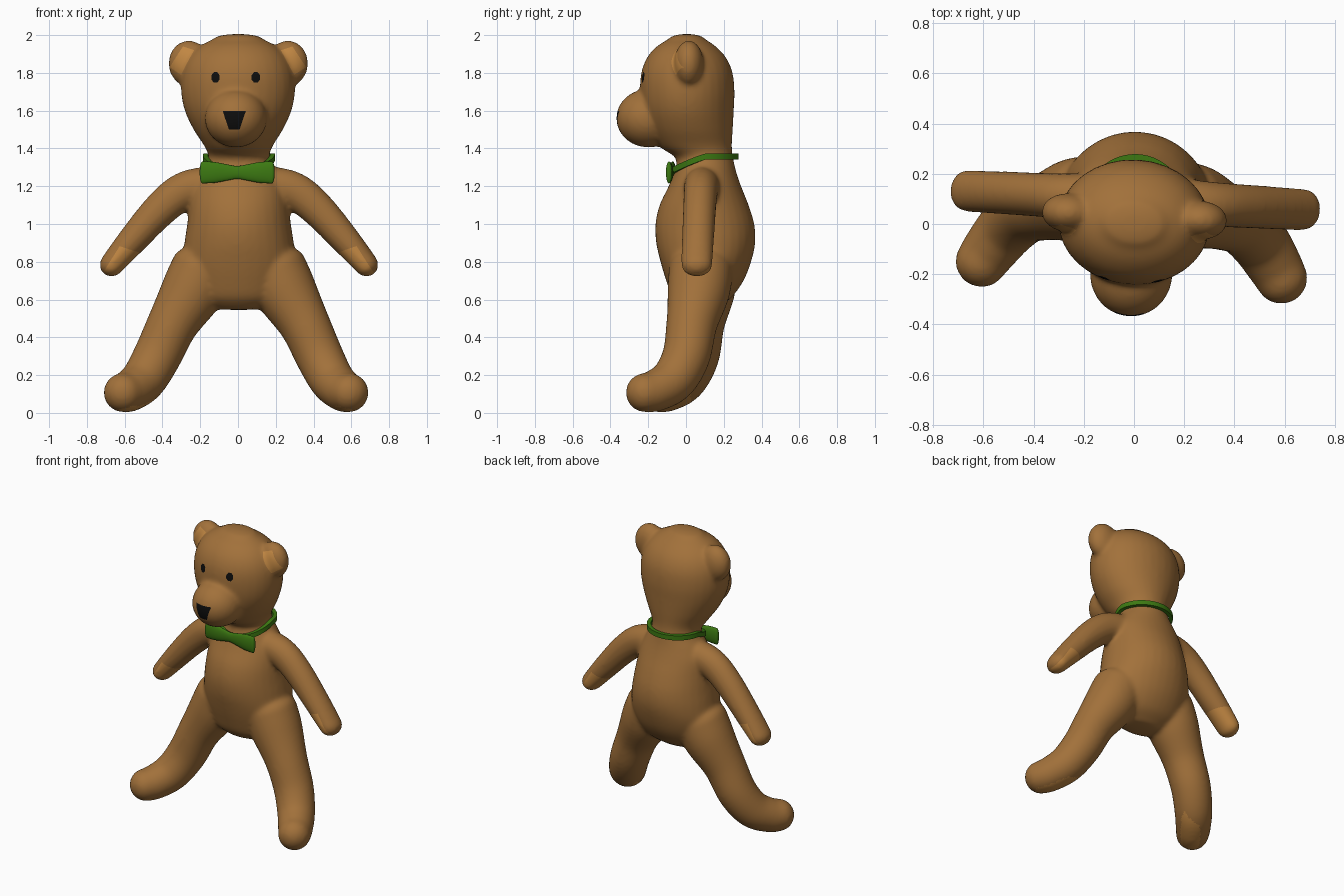
import bpy, bmesh, math
from mathutils import Vector

if "Cube" in bpy.data.objects:
    bpy.data.objects.remove(bpy.data.objects["Cube"])

TURN = math.radians(-3.2)          # the toy sits slightly turned


def material(name, rgb):
    m = bpy.data.materials.new(name)
    m.diffuse_color = (*rgb, 1)
    m.use_nodes = True
    m.node_tree.nodes["Principled BSDF"].inputs["Base Color"].default_value = m.diffuse_color
    return m


BROWN = material("brown plush", (0.36, 0.165, 0.043))
TAN = material("tan felt", (0.53, 0.24, 0.055))
BLACK = material("black", (0.004, 0.004, 0.004))
GREEN = material("green ribbon", (0.045, 0.19, 0.006))


def spline(pts, n=5):
    """Catmull-Rom resampling of tuples (position and radii together)."""
    p = [Vector(pts[0])] + [Vector(q) for q in pts] + [Vector(pts[-1])]
    out = []
    for i in range(1, len(p) - 2):
        for k in range(n):
            t = k / n
            a, b, c, d = p[i - 1:i + 3]
            out.append(0.5 * (2 * b + (c - a) * t + (2 * a - 5 * b + 4 * c - d) * t * t
                              + (3 * b - a - 3 * c + d) * t ** 3))
    return out + [p[-1]]


def tube(bm, pts, ref, caps, axis=None, seg=32):
    """Loft ellipses (x, y, z, a, b) with rounded ends."""
    s = spline(pts)
    rings = []
    for i, q in enumerate(s):
        pos = Vector(q[:3])
        t = Vector(axis) if axis else Vector(
            (s[min(i + 1, len(s) - 1)] - s[max(i - 1, 0)])[:3]).normalized()
        v = Vector(ref)
        v = (v - t * v.dot(t)).normalized()
        rings.append((pos, t, t.cross(v), v, q[3], q[4]))

    def cap(r, length):
        pos, t, u, v, a, b = r
        return [(pos + t * length * math.sin(f), t, u, v, a * math.cos(f), b * math.cos(f))
                for f in (0.3, 0.6, 0.9, 1.2, 1.45)]
    rings = cap(rings[0], -caps[0])[::-1] + rings + cap(rings[-1], caps[1])
    loops = []
    for pos, t, u, v, a, b in rings:
        loops.append([bm.verts.new(pos + u * a * math.cos(w) + v * b * math.sin(w))
                      for w in (2 * math.pi * k / seg for k in range(seg))])
    for l, m in zip(loops, loops[1:]):
        for k in range(seg):
            j = (k + 1) % seg
            bm.faces.new((l[k], l[j], m[j], m[k]))
    bm.faces.new(loops[0][::-1])
    bm.faces.new(loops[-1])


def ball(bm, centre, radii):
    r = bmesh.ops.create_uvsphere(bm, u_segments=32, v_segments=20, radius=1)
    for v in r["verts"]:
        v.co = Vector([c + k * x for c, k, x in zip(centre, radii, v.co)])


def finish(name, bm, mats):
    bmesh.ops.recalc_face_normals(bm, faces=bm.faces[:])
    me = bpy.data.meshes.new(name)
    bm.to_mesh(me)
    bm.free()
    ob = bpy.data.objects.new(name, me)
    bpy.context.collection.objects.link(ob)
    for m in mats:
        me.materials.append(m)
    ob.rotation_euler.z = TURN
    for p in me.polygons:
        p.use_smooth = True
    return ob


def paint(bm, poly, mat, test):
    """Cut a convex x-z outline into the surface and colour the faces inside it."""
    pts = [Vector((x, 0, z)) for x, z in poly]
    c = sum(pts, Vector()) / len(pts)
    size = max((p - c).length for p in pts) + 0.03
    planes = []
    for p, q in zip(pts, pts[1:] + pts[:1]):
        n = Vector((q.z - p.z, 0, p.x - q.x)).normalized()
        planes.append((p, -n if n.dot(c - p) > 0 else n))

    def near():
        out = []
        for f in bm.faces:
            m = f.calc_center_median()
            if abs(m.x - c.x) < size and abs(m.z - c.z) < size and test(f, m):
                out.append(f)
        return out
    for p, n in planes:
        fs = near()
        geom = fs + list({e for f in fs for e in f.edges}) + list({v for f in fs for v in f.verts})
        bmesh.ops.bisect_plane(bm, geom=geom, plane_co=p, plane_no=n, dist=1e-5)
        bm.normal_update()
    for f in near():
        m = f.calc_center_median()
        if all(n.dot(m - p) <= 1e-5 for p, n in planes):
            f.material_index = mat


# Torso and head: z, half width, front y, back y
profile = [(0.56, .16, -.02, .17), (0.61, .24, -.07, .24), (0.70, .28, -.105, .305),
           (0.80, .30, -.135, .345), (0.90, .29, -.158, .367), (1.0, .275, -.162, .362),
           (1.1, .262, -.14, .332), (1.2, .245, -.092, .292), (1.28, .205, -.06, .265),
           (1.35, .162, -.055, .25), (1.41, .18, -.14, .243), (1.5, .237, -.20, .248),
           (1.6, .283, -.232, .253), (1.7, .302, -.243, .257), (1.8, .295, -.237, .247),
           (1.88, .262, -.207, .213), (1.94, .205, -.155, .158), (1.98, .13, -.09, .098)]
bm = bmesh.new()
tube(bm, [(0, (f + b) / 2, z, w, (b - f) / 2) for z, w, f, b in profile],
     (0, 1, 0), (0.015, 0.026), axis=(0, 0, 1))
ball(bm, (0, -.20, 1.56), (.165, .17, .155))        # muzzle
for s in (1, -1):
    # arms, legs and ears
    tube(bm, [(s * x, .095, z, a, b) for x, z, a, b in
              [(.10, 1.20, .09, .09), (.20, 1.20, .10, .095), (.31, 1.165, .10, .09),
               (.425, 1.07, .092, .087), (.56, .92, .079, .085), (.675, .785, .064, .083)]],
         (0, 1, 0), (.03, .065))
    tube(bm, [(s * x, y, z, r, r) for x, y, z, r in
              [(.19, .09, .76, .17), (.25, .08, .64, .165), (.35, .05, .47, .135),
               (.43, .025, .30, .127), (.50, -.04, .175, .12), (.565, -.13, .118, .111),
               (.60, -.185, .107, .104)]],
         (1, 0, 0), (.1, .10))
    ball(bm, (s * .263, .03, 1.85), (.108, .078, .122))
bear = finish("bear_body", bm, [BROWN, TAN, BLACK])

# Blend the parts into one soft skin
rm = bear.modifiers.new("blend", 'REMESH')
rm.mode, rm.voxel_size = 'VOXEL', 0.012
sm = bear.modifiers.new("soften", 'SMOOTH')
sm.factor, sm.iterations = 0.5, 14
skin = bpy.data.meshes.new_from_object(
    bear.evaluated_get(bpy.context.evaluated_depsgraph_get()))
bear.modifiers.clear()
bear.data = skin
skin.materials.clear()
for m in (BROWN, TAN, BLACK):
    skin.materials.append(m)

bm = bmesh.new()
bm.from_mesh(skin)
for f in bm.faces:
    f.material_index = 0
bm.normal_update()
face_front = lambda f, m: m.y < -.12 and f.normal.y < 0
paint(bm, [(-.061, 1.597), (.061, 1.597), (.028, 1.50), (-.028, 1.50)], 2, face_front)   # nose
for s in (1, -1):
    # eyes, inner ears, palms
    paint(bm, [(s * .107 + .024 * math.cos(k * math.pi / 4 + .39),
                1.776 + .03 * math.sin(k * math.pi / 4 + .39)) for k in range(8)], 2, face_front)
    paint(bm, [(s * x, z) for x, z in [(.23, 1.92), (.29, 1.94), (.362, 1.83), (.30, 1.79)]], 1,
          lambda f, m: m.y < .03 and f.normal.y < -.1)
    paint(bm, [(s * x, z) for x, z in
               [(.48, .833), (.565, .862), (.628, .883), (.722, .735), (.735, .69), (.5, .69)]], 1,
          lambda f, m: abs(m.x) > .45)
# soles
for f in bm.faces:
    m = f.calc_center_median()
    if m.z < .12 and m.y < .0:
        if f.normal.dot(Vector((-math.copysign(.25, m.x), 0, -.97))) > .82:
            f.material_index = 1
for f in bm.faces:
    f.smooth = True
bm.to_mesh(skin)
bm.free()

# Bow: pinched pillow along x
bm = bmesh.new()
wing = [(.185, .058, .016), (.12, .055, .019), (.05, .042, .015), (0, .034, .014)]
tube(bm, [(-x, -.08, 1.273, a, b) for x, a, b in wing]
     + [(x, -.08, 1.273, a, b) for x, a, b in wing[-2::-1]], (0, 1, 0), (.014, .014))
finish("bow", bm, [GREEN])

# Ribbon around the neck, dipping to the bow
bm = bmesh.new()
rings = []
for k in range(64):
    w = 2 * math.pi * k / 64
    y = .098 + .177 * math.sin(w)
    z = 1.358 - .08 * max(0, (.12 - y) / .2) ** 1.2
    rings.append([bm.verts.new((e * .187 * math.cos(w), .098 + e * (y - .098), z + h))
                  for e, h in ((1.02, -.016), (1.02, .016), (.88, .016), (.88, -.016))])
for a, b in zip(rings, rings[1:] + rings[:1]):
    for k in range(4):
        j = (k + 1) % 4
        bm.faces.new((a[k], b[k], b[j], a[j]))
ribbon = finish("neck_ribbon", bm, [GREEN])
bpy.context.view_layer.objects.active = ribbon
ribbon.select_set(True)
bpy.ops.object.shade_smooth_by_angle()
